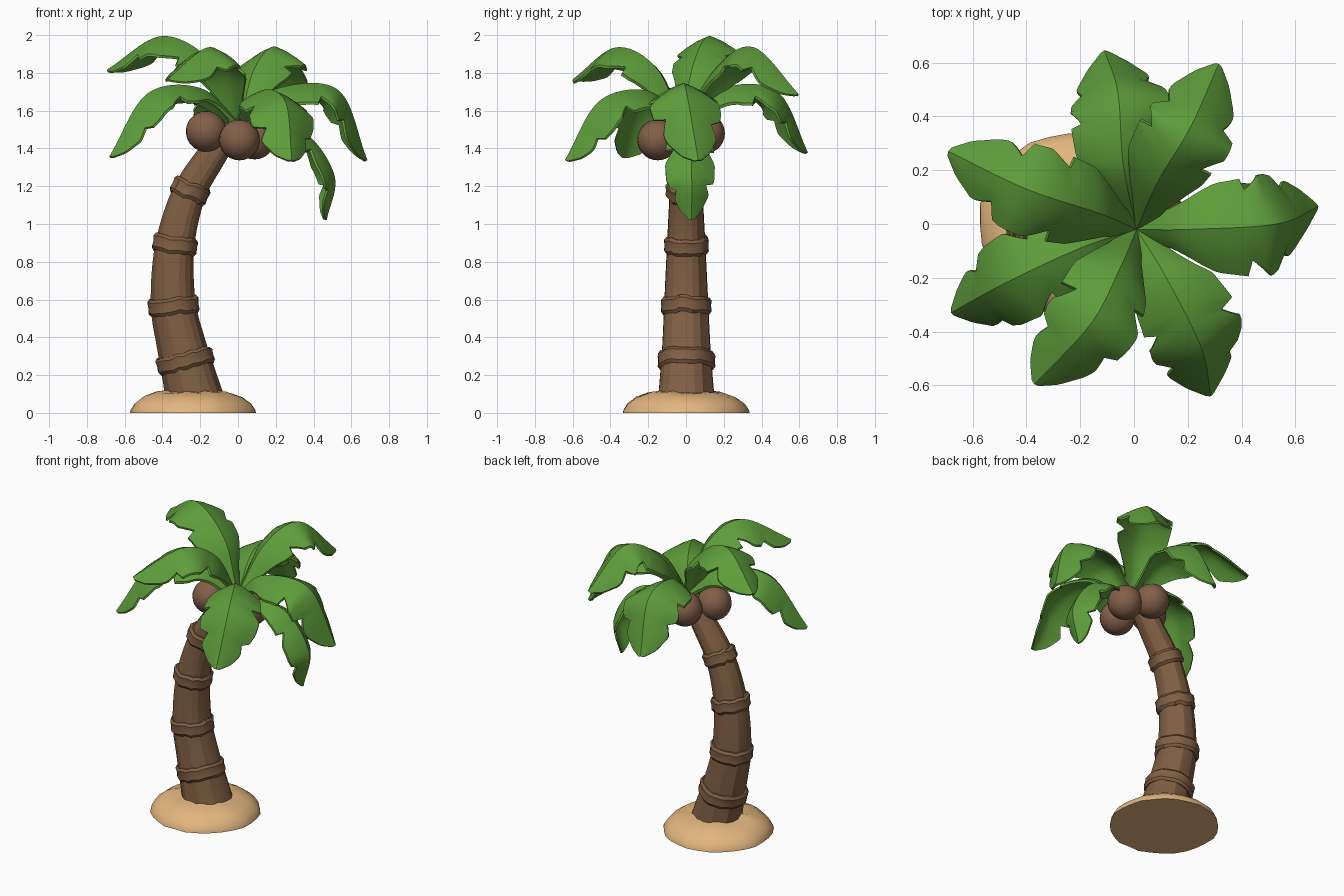
import bpy, bmesh, math, random
from mathutils import Vector

if "Cube" in bpy.data.objects:
    bpy.data.objects.remove(bpy.data.objects["Cube"])

random.seed(7)


def material(name, rgb):
    m = bpy.data.materials.new(name)
    m.diffuse_color = (*rgb, 1)
    m.use_nodes = True
    m.node_tree.nodes["Principled BSDF"].inputs["Base Color"].default_value = m.diffuse_color
    return m


LEAF = material("leaf green", (0.11, 0.335, 0.042))
BARK = material("bark brown", (0.215, 0.115, 0.056))
NUT = material("coconut brown", (0.225, 0.115, 0.065))
SAND = material("sand", (0.77, 0.47, 0.21))


def finish(bm, name, mat, angle):
    bmesh.ops.recalc_face_normals(bm, faces=bm.faces)
    me = bpy.data.meshes.new(name)
    bm.to_mesh(me)
    bm.free()
    me.materials.append(mat)
    me.shade_smooth()
    me.set_sharp_from_angle(angle=math.radians(angle))
    ob = bpy.data.objects.new(name, me)
    bpy.context.collection.objects.link(ob)
    return ob


def loft(name, rings, mat, angle=35, loop=False):
    """Skin closed rings of points; cap the ends, or join last to first."""
    bm = bmesh.new()
    rows = [[bm.verts.new(p) for p in r] for r in rings]
    n = len(rows[0])
    pairs = list(zip(rows, rows[1:])) + ([(rows[-1], rows[0])] if loop else [])
    for a, b in pairs:
        for i in range(n):
            j = (i + 1) % n
            bm.faces.new((a[i], a[j], b[j], b[i]))
    if not loop:
        bm.faces.new(rows[0])
        bm.faces.new(rows[-1])
    return finish(bm, name, mat, angle)


def spline(points, count):
    """Evenly spaced samples of a smooth curve through the points."""
    p = [Vector(q) for q in points]
    p = [2 * p[0] - p[1]] + p + [2 * p[-1] - p[-2]]
    fine = []
    for a, b, c, d in zip(p, p[1:], p[2:], p[3:]):
        for k in range(40):
            t = k / 40
            fine.append(0.5 * (2 * b + (c - a) * t + (2 * a - 5 * b + 4 * c - d) * t * t
                               + (3 * b - a - 3 * c + d) * t ** 3))
    fine.append(p[-2])
    dist = [0]
    for a, b in zip(fine, fine[1:]):
        dist.append(dist[-1] + (b.to_3d() - a.to_3d()).length)
    out, k = [], 0
    for i in range(count):
        s = dist[-1] * i / (count - 1)
        while k < len(fine) - 2 and dist[k + 1] < s:
            k += 1
        out.append(fine[k].lerp(fine[k + 1], min(1, (s - dist[k]) / (dist[k + 1] - dist[k]))))
    return out


def table(t, pts):
    for (a, u), (b, v) in zip(pts, pts[1:]):
        if t <= b:
            return u + (v - u) * (t - a) / (b - a)
    return pts[-1][1]


# sand mound
SIDES = 28
bumps = [random.uniform(-1, 1) for _ in range(SIDES)]
rings = []
for r, z in ((0.337, 0), (0.334, 0.015), (0.312, 0.05), (0.265, 0.085), (0.2, 0.108), (0.1, 0.118)):
    rings.append([(-0.24 + (r + 0.006 * bumps[i]) * math.cos(math.tau * i / SIDES),
                   (r + 0.006 * bumps[i]) * math.sin(math.tau * i / SIDES),
                   z * (1 + 0.06 * bumps[(i * 3) % SIDES])) for i in range(SIDES)])
loft("sand_mound", rings, SAND, 40)

# trunk: x, y, z and radius along a leaning curve
TRUNK = [(-0.22, 0, 0.04, 0.158), (-0.255, 0, 0.18, 0.145), (-0.3, 0, 0.36, 0.131),
         (-0.343, 0, 0.58, 0.12), (-0.335, 0, 0.88, 0.105), (-0.26, 0, 1.16, 0.09),
         (-0.14, 0, 1.36, 0.079), (-0.02, 0, 1.54, 0.066)]
samples = spline(TRUNK, 60)


def trunk_frame(i):
    a, b = samples[max(i - 1, 0)], samples[min(i + 1, len(samples) - 1)]
    tangent = (b - a).to_3d().normalized()
    y = Vector((0, 1, 0))
    return samples[i].to_3d(), y.cross(tangent), y, tangent, samples[i][3]


planks = [0, 0, 0, -0.05] * 5
COLS = len(planks)
shift = [random.uniform(-0.02, 0.02) for _ in planks]
rings = []
for i in range(0, 60, 2):
    c, x, y, t, r = trunk_frame(i)
    ring = []
    for k in range(COLS):
        a = math.tau * k / COLS
        rr = r * (1 + planks[k] + shift[k])
        ring.append(c + (x * math.cos(a) + y * math.sin(a)) * rr)
    rings.append(ring)
loft("trunk", rings, BARK, 20)

# bands around the trunk
for n, height in enumerate((0.27, 0.555, 0.88, 1.165)):
    i = min(range(60), key=lambda k: abs(samples[k].z - height))
    c, x, y, t, r = trunk_frame(i)
    rings = []
    for k in range(24):
        a = math.tau * k / 24
        out = x * math.cos(a) + y * math.sin(a)
        wob, lift = random.uniform(-0.004, 0.004), random.uniform(-0.007, 0.007)
        rings.append([c + out * (r + d + wob) + t * (h + lift) for d, h in
                      ((-0.03, -0.045), (0.004, -0.045), (0.016, -0.028), (0.013, 0.0),
                       (0.016, 0.028), (0.004, 0.043), (-0.03, 0.043))])
    loft("trunk_band_%d" % (n + 1), rings, BARK, 35, True)

# coconuts
NUTS = ((-0.168, -0.06, 1.49), (-0.06, 0.098, 1.48), (0.088, 0.02, 1.45), (0.008, -0.15, 1.445))
for n, pos in enumerate(NUTS):
    bm = bmesh.new()
    bmesh.ops.create_uvsphere(bm, u_segments=24, v_segments=14, radius=0.108)
    bmesh.ops.translate(bm, verts=bm.verts, vec=pos)
    finish(bm, "coconut_%d" % (n + 1), NUT, 60)

# fronds: ridge curve from the crown to the tip, and half width
FRONDS = {
    "west_high": ((-0.13, 0.04, 1.85), (-0.40, 0.13, 1.995), (-0.69, 0.27, 1.82), 0.17),
    "north": ((-0.04, 0.22, 1.725), (-0.06, 0.49, 1.695), (-0.11, 0.645, 1.38), 0.185),
    "north_east": ((0.09, 0.16, 1.83), (0.21, 0.36, 1.935), (0.315, 0.595, 1.69), 0.17),
    "east": ((0.20, -0.02, 1.715), (0.53, 0.0, 1.71), (0.685, 0.065, 1.34), 0.185),
    "east_low": ((0.33, 0.02, 1.50), (0.51, 0.03, 1.26), (0.47, 0.03, 1.02), 0.13),
    "south_east": ((0.12, -0.20, 1.705), (0.25, -0.46, 1.65), (0.285, -0.64, 1.34), 0.18),
    "south_west": ((-0.05, -0.16, 1.83), (-0.16, -0.37, 1.935), (-0.37, -0.595, 1.77), 0.17),
    "west": ((-0.20, -0.09, 1.72), (-0.48, -0.22, 1.69), (-0.68, -0.33, 1.36), 0.165),
}
CROWN = (0.01, -0.02, 1.54)
OUTLINE = ((0, 0.2), (0.14, 0.42), (0.32, 0.9), (0.5, 1.03), (0.7, 0.98), (0.86, 0.72), (0.95, 0.42), (1, 0.1))
ROWS = 46


def half_width(t, notches):
    w = table(t, OUTLINE)
    for at, depth in notches:
        if at < t < at + 0.11:
            w *= 1 - depth * (1 - (t - at) / 0.11)
    return w


for name, (*pts, width) in FRONDS.items():
    ridge = spline([CROWN] + pts, ROWS)
    cuts = [[(at + random.uniform(-0.05, 0.05), random.uniform(0.25, 0.4)) for at in (0.45, 0.74)]
            for _ in range(2)]
    flat = Vector(pts[2]) - Vector(CROWN)
    level = Vector((-flat.y, flat.x, 0)).normalized()
    rings = []
    for i, p in enumerate(ridge):
        t = i / (ROWS - 1)
        tangent = (ridge[min(i + 1, ROWS - 1)] - ridge[max(i - 1, 0)]).normalized()
        side = (level - tangent * level.dot(tangent)).normalized()
        normal = tangent.cross(side)
        top, under = [], []
        for u in (-1, -0.72, -0.36, 0, 0.36, 0.72, 1):
            w = width * half_width(t, cuts[u > 0])
            q = p + side * (u * w) - normal * (w * (0.32 * abs(u) + 0.24 * u * u))
            # lobes sweep slightly towards the tip
            q += tangent * (0.03 * u * u * math.sin(math.pi * t))
            top.append(q)
            under.append(q - normal * (0.03 - 0.012 * abs(u)) * (1 - 0.4 * t))
        rings.append(top + under[::-1])
    loft("frond_" + name, rings, LEAF, 42)
